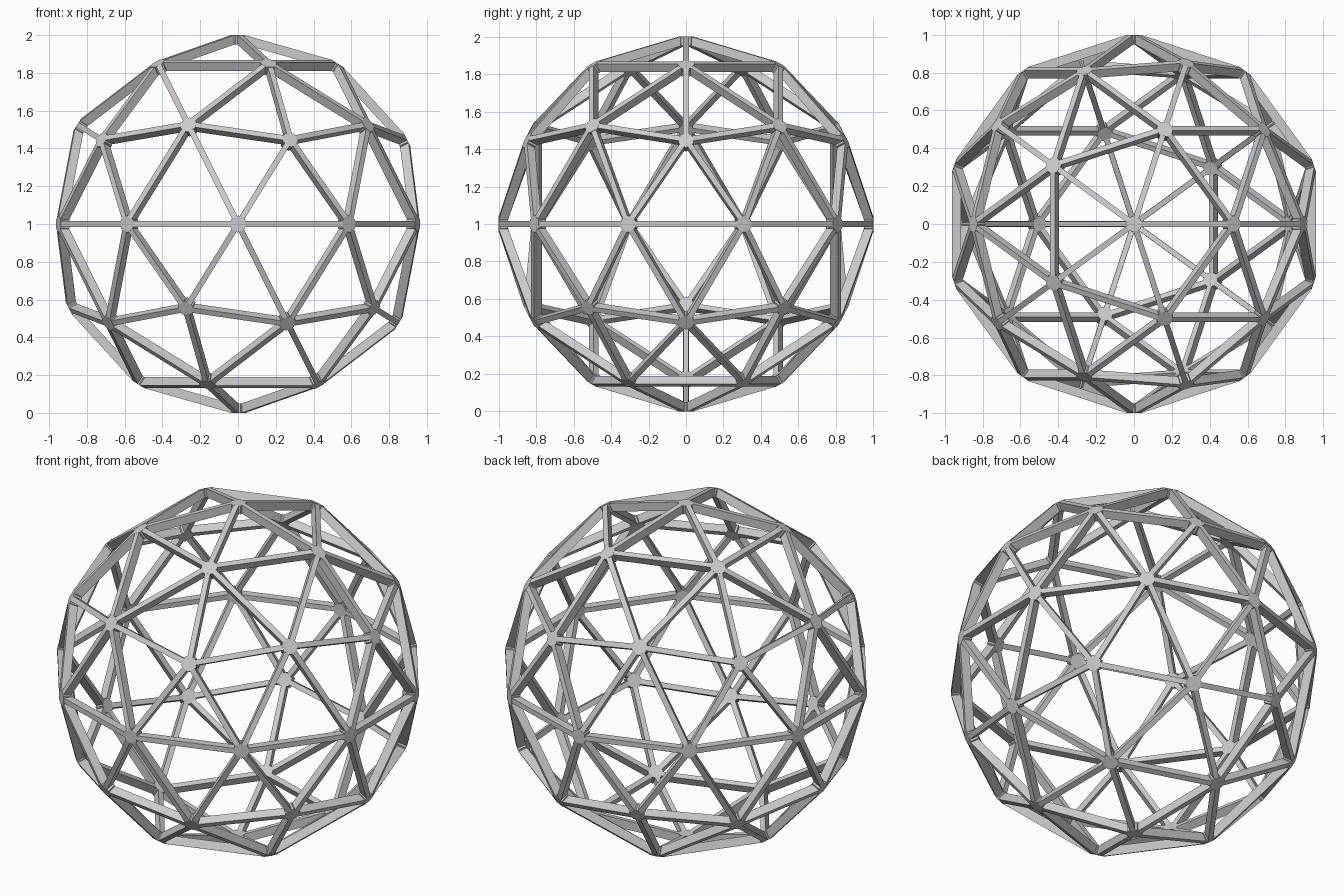
import bpy, bmesh, math
from mathutils import Vector

if "Cube" in bpy.data.objects:
    bpy.data.objects.remove(bpy.data.objects["Cube"])

HUB_R, STRUT_W, DEPTH = 0.045, 0.03, 0.05
CENTRE = Vector((0, 0, 1))


def make_object(name, bm):
    bmesh.ops.recalc_face_normals(bm, faces=bm.faces)
    mesh = bpy.data.meshes.new(name)
    bm.to_mesh(mesh)
    bm.free()
    ob = bpy.data.objects.new(name, mesh)
    bpy.context.collection.objects.link(ob)
    ob.location = CENTRE


def prism(bm, outer, inner):
    # closed solid between two matching polygons
    a = [bm.verts.new(p) for p in outer]
    b = [bm.verts.new(p) for p in inner]
    bm.faces.new(a)
    bm.faces.new(b[::-1])
    for i in range(len(a)):
        j = (i + 1) % len(a)
        bm.faces.new((a[i], b[i], b[j], a[j]))


def tangent(v, other):
    # direction from one node towards another, flat against the sphere
    n = v.normalized()
    d = other - v
    return (d - n * d.dot(n)).normalized()


# guide sphere that gives the nodes and edges
guide = bmesh.new()
bmesh.ops.create_icosphere(guide, subdivisions=2, radius=1)

# flat five- and six-sided hubs
hubs = bmesh.new()
for v in guide.verts:
    n = v.co.normalized()
    dirs = [tangent(v.co, e.other_vert(v).co) for e in v.link_edges]
    x = dirs[0]
    y = n.cross(x)
    dirs.sort(key=lambda d: math.atan2(d.dot(y), d.dot(x)) % (2 * math.pi - 1e-4))
    ring = [(dirs[i] + dirs[i - 1]).normalized() * HUB_R for i in range(len(dirs))]
    prism(hubs, [n + r for r in ring], [n * (1 - DEPTH) + r * 0.95 for r in ring])
make_object("hubs", hubs)

# plank struts running from hub side to hub side
struts = bmesh.new()
for e in guide.edges:
    a, b = (v.co for v in e.verts)
    side = (b - a).cross(a + b).normalized() * STRUT_W / 2
    reach = HUB_R * 0.8
    pa = a.normalized() + tangent(a, b) * reach
    pb = b.normalized() + tangent(b, a) * reach
    outer = [pa + side, pb + side, pb - side, pa - side]
    prism(struts, outer, [p * (1 - DEPTH) for p in outer])
make_object("struts", struts)
guide.free()
